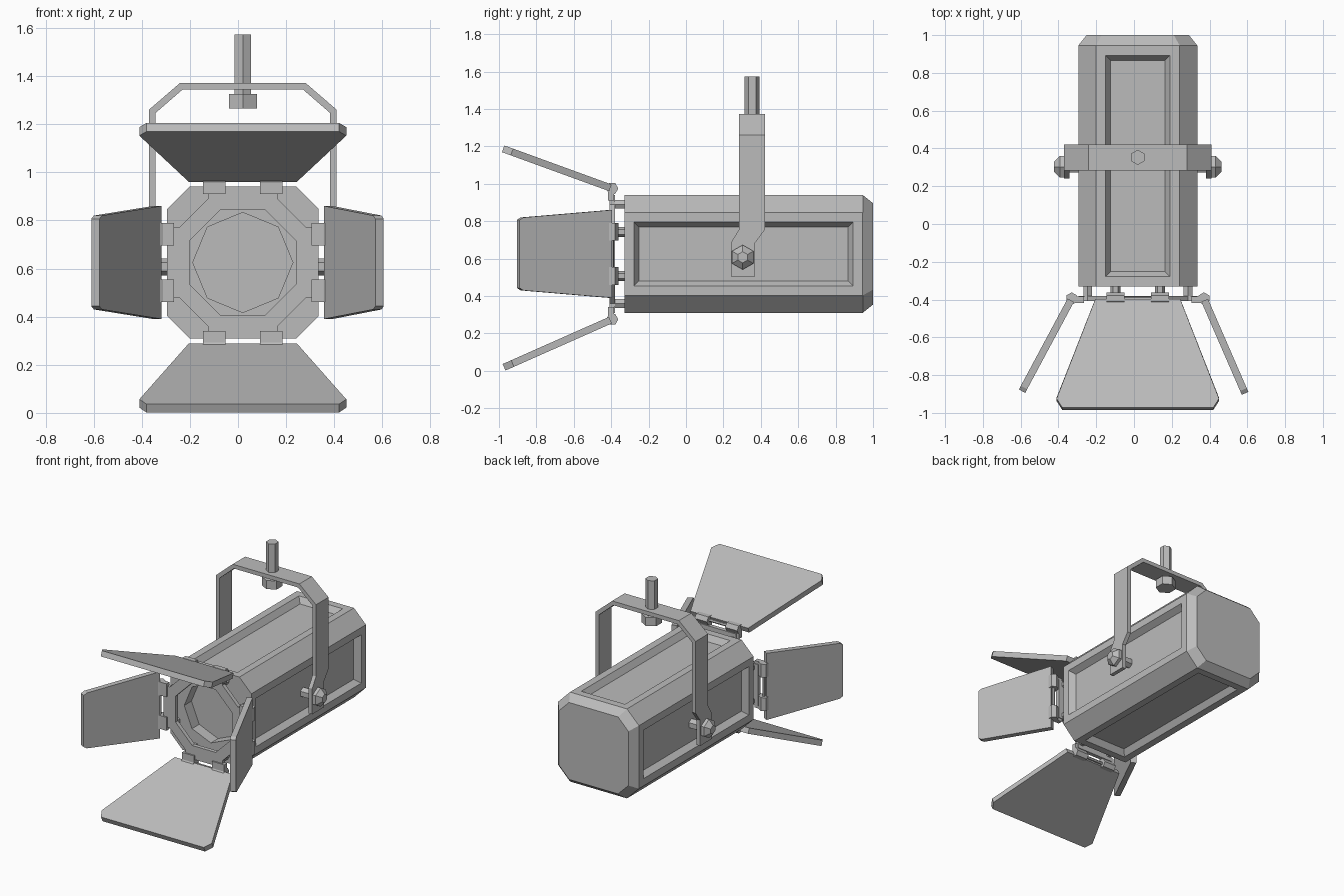
import bpy, bmesh
from math import sin, cos, pi, radians
from mathutils import Matrix, Vector

cube = bpy.data.objects.get("Cube")
if cube:
    bpy.data.objects.remove(cube, do_unlink=True)

grey = bpy.data.materials.new("stage_grey")
grey.use_nodes = True
GREY = (0.5, 0.5, 0.5, 1)
grey.diffuse_color = GREY
grey.node_tree.nodes["Principled BSDF"].inputs["Base Color"].default_value = GREY

CX, CZ = 0.02, 0.625            # lamp axis
AXIS = Vector((CX, 0, CZ))


def finish(name, bm, matrix=None):
    """Turn a bmesh into a flat-shaded grey object."""
    bmesh.ops.recalc_face_normals(bm, faces=bm.faces)
    if matrix:
        bm.transform(matrix)
    mesh = bpy.data.meshes.new(name)
    bm.to_mesh(mesh)
    bm.free()
    mesh.materials.append(grey)
    obj = bpy.data.objects.new(name, mesh)
    bpy.context.collection.objects.link(obj)
    return obj


def loft(loops):
    """Skin a list of equal-length point loops and cap both ends."""
    bm = bmesh.new()
    rings = [[bm.verts.new(p) for p in loop] for loop in loops]
    n = len(rings[0])
    for a, b in zip(rings, rings[1:]):
        for i in range(n):
            j = (i + 1) % n
            bm.faces.new((a[i], a[j], b[j], b[i]))
    bm.faces.new(rings[0])
    bm.faces.new(rings[-1])
    return bm


def ngon(n, radius, turn=0.0):
    return [(radius * cos(turn + 2 * pi * i / n), radius * sin(turn + 2 * pi * i / n)) for i in range(n)]


def rod(name, stations, axis, centre, n=6, turn=0.0, matrix=None):
    """Faceted rod; stations are (position along axis, radius)."""
    def place(t, u, v):
        return Vector({"X": (t, u, v), "Y": (u, t, v), "Z": (u, v, t)}[axis]) + Vector(centre)
    return finish(name, loft([[place(t, u, v) for u, v in ngon(n, r, turn)] for t, r in stations]), matrix)


def box(name, low, high, matrix=None):
    (x0, y0, z0), (x1, y1, z1) = low, high
    return finish(name, loft([[(x0, y0, z), (x1, y0, z), (x1, y1, z), (x0, y1, z)] for z in (z0, z1)]), matrix)


def cut(obj, cutter):
    mod = obj.modifiers.new("opening", "BOOLEAN")
    mod.operation = "DIFFERENCE"
    mod.solver = "EXACT"
    mod.object = cutter
    bpy.context.view_layer.objects.active = obj
    bpy.ops.object.modifier_apply(modifier=mod.name)
    bpy.data.objects.remove(cutter, do_unlink=True)


# Housing: chamfered square tube with a tapered back and sunken side panels
H, F = 0.315, 0.222
octagon = [(F, H), (H, F), (H, -F), (F, -H), (-F, -H), (-H, -F), (-H, F), (-F, H)]
bm = loft([[(CX + x * s, y, CZ + z * s) for x, z in octagon]
           for y, s in ((-0.33, 1), (0.945, 1), (1.0, 0.86))])
bmesh.ops.recalc_face_normals(bm, faces=bm.faces)
panels = [f for f in bm.faces
          if abs(f.normal.y) < 0.1 and max(abs(f.normal.x), abs(f.normal.z)) > 0.95]
bmesh.ops.inset_individual(bm, faces=panels, thickness=0.073)
bmesh.ops.inset_individual(bm, faces=panels, thickness=0.038, depth=-0.04)
housing = finish("housing", bm)
cut(housing, rod("lens_cutter", [(-0.5, 0.208), (-0.25, 0.208)], "Y", (CX, 0, CZ), 8))

# Front frame: four-tabbed plate with an octagonal opening
corner = [(0.145, 0.315), (0.145, 0.265), (0.265, 0.145), (0.315, 0.145)]
outline = []
for k in range(4):
    spin = Matrix.Rotation(-k * pi / 2, 2)
    outline += [spin @ Vector(p) for p in corner]
frame = finish("front_frame", loft([[(CX + p.x, y, CZ + p.y) for p in outline] for y in (-0.408, -0.38)]))
cut(frame, rod("frame_cutter", [(-0.5, 0.239), (-0.35, 0.239)], "Y", (CX, 0, CZ), 8, pi / 8))

# Barn doors with hinges and frame posts, built on top and turned about the lamp axis
# name, turn, opening angle, length, root half width, tip half width, corner cut
doors = [("top", 0, 20, 0.62, 0.225, 0.43, 0.05),
         ("left", 90, 23.5, 0.547, 0.235, 0.195, 0.022),
         ("bottom", 180, 23.9, 0.632, 0.225, 0.43, 0.05),
         ("right", 270, 28.2, 0.556, 0.235, 0.195, 0.022)]
T = 0.019                       # half thickness of a door
for side, turn, angle, length, root, tip, c in doors:
    spin = Matrix.Translation(AXIS) @ Matrix.Rotation(radians(turn), 4, "Y")
    pivot = Vector((0, -0.395, 0.35))
    # local x = width, y = thickness, z = along the door
    tilt = spin @ Matrix.Translation(pivot) @ Matrix.Rotation(radians(90 - angle), 4, "X")
    shape = [(-root, 0.01), (root, 0.01), (tip, length - c), (tip - c * 0.6, length),
             (c * 0.6 - tip, length), (-tip, length - c)]
    finish(side + "_barn_door", loft([[(x, t, z) for x, z in shape] for t in (-T, T)]), tilt)
    rod(side + "_hinge_pin", [(-0.165, 0.01), (0.165, 0.01)], "X", pivot, matrix=spin)
    for i, x in enumerate((-0.118, 0.118)):
        tag = "_" + str(i + 1)
        rod(side + "_hinge_knuckle" + tag, [(x - 0.047, 0.033), (x + 0.047, 0.033)],
            "X", pivot, matrix=spin)
        box(side + "_hinge_leaf" + tag, (x - 0.047, -0.418, 0.285), (x + 0.047, -0.385, 0.345), spin)
        rod(side + "_frame_post" + tag, [(-0.38, 0.027), (-0.32, 0.027)], "Y", (x, 0, 0.265), matrix=spin)

# Yoke: flat strap bent over the housing, stepped back above the pivots
# outer x, outer z, inner x, inner z, front y, back y
half = [(0.39, 0.505, 0.362, 0.505, 0.24, 0.37),
        (0.39, 0.685, 0.362, 0.685, 0.24, 0.37),
        (0.39, 0.755, 0.362, 0.755, 0.283, 0.422),
        (0.39, 1.26, 0.362, 1.247, 0.283, 0.422),
        (0.26, 1.372, 0.25, 1.344, 0.283, 0.422)]
path = [(s * xo, zo, s * xi, zi, a, b) for s, rows in ((1, half), (-1, half[::-1]))
        for xo, zo, xi, zi, a, b in rows]
finish("yoke", loft([[(CX + xo, a, zo), (CX + xo, b, zo), (CX + xi, b, zi), (CX + xi, a, zi)]
                     for xo, zo, xi, zi, a, b in path]))

# Pivot knobs and shafts
for side, s in (("left", 1), ("right", -1)):
    rod(side + "_pivot_knob", [(s * 0.39, 0.066), (s * 0.412, 0.066), (s * 0.443, 0.03)],
        "X", (CX, 0.303, 0.607), turn=pi / 2)
    rod(side + "_pivot_shaft", [(s * 0.26, 0.035), (s * 0.39, 0.035)], "X", (CX, 0.303, 0.607), turn=pi / 2)

# Hanging spigot and its nut
rod("spigot", [(1.3, 0.04), (1.573, 0.04)], "Z", (CX, 0.353, 0), turn=pi / 2)
rod("spigot_nut", [(1.265, 0.067), (1.325, 0.067)], "Z", (CX, 0.353, 0), turn=pi / 2)
